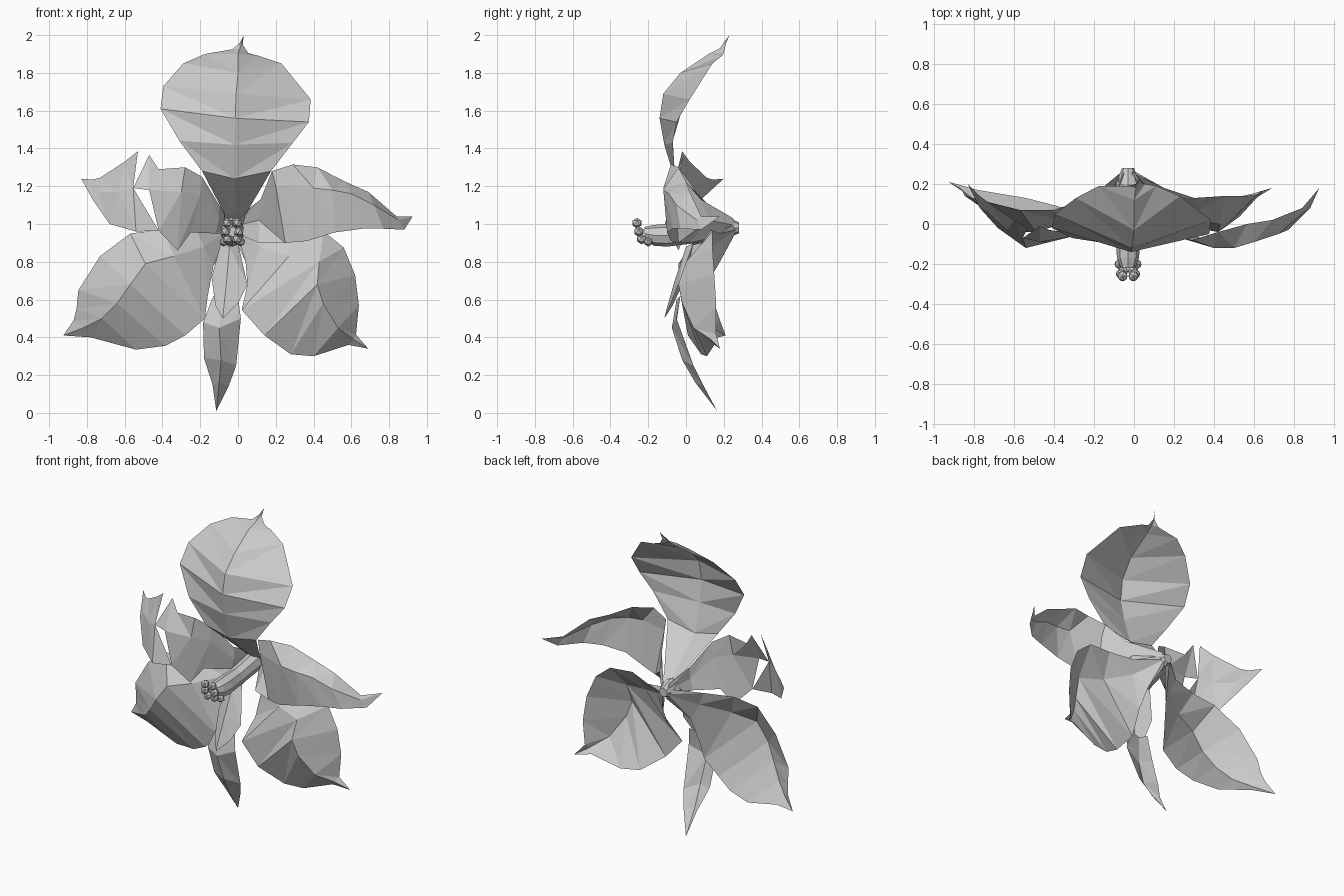
import bpy, bmesh, math
from mathutils import Vector

mat = bpy.data.materials.new("pale grey")
mat.diffuse_color = (0.6, 0.6, 0.6, 1)


def finish(name, bm):
    bmesh.ops.recalc_face_normals(bm, faces=bm.faces[:])
    me = bpy.data.meshes.new(name)
    bm.to_mesh(me)
    bm.free()
    me.materials.append(mat)
    ob = bpy.data.objects.new(name, me)
    bpy.context.collection.objects.link(ob)
    return ob


def sheet(name, rows):
    """Thin faceted petal: rows run edge, rib, edge; a last single point is the tip."""
    bm = bmesh.new()
    vs = [[bm.verts.new(p) for p in r] for r in rows]
    for a, b in zip(vs, vs[1:]):
        for i in range(len(a) - 1):
            if len(b) == 1:
                bm.faces.new((a[i], a[i + 1], b[0]))
            elif i == 0:      # diagonals fan out from the rib
                bm.faces.new((a[0], a[1], b[0]))
                bm.faces.new((a[1], b[1], b[0]))
            else:
                bm.faces.new((a[i], a[i + 1], b[i + 1]))
                bm.faces.new((a[i], b[i + 1], b[i]))
    return finish(name, bm)


# Broad upright petal
sheet("top_petal", [
    [(-.08, .24, .98), (-.03, .27, .96), (.02, .24, .98)],
    [(-.07, .17, 1.05), (-.02, .14, 1.06), (.04, .17, 1.05)],
    [(-.19, -.06, 1.28), (-.02, -.06, 1.24), (.175, -.06, 1.28)],
    [(-.31, -.07, 1.44), (-.02, -.115, 1.42), (.29, -.07, 1.43)],
    [(-.41, -.02, 1.61), (-.015, -.14, 1.56), (.375, -.05, 1.54)],
    [(-.395, .05, 1.73), (-.01, -.12, 1.69), (.385, .02, 1.66)],
    [(-.29, .13, 1.85), (0, -.03, 1.80), (.23, .14, 1.85)],
    [(-.175, .19, 1.90), (0, .12, 1.90), (.11, .19, 1.89)],
    [(-.03, .19, 1.925), (.01, .18, 1.93), (.055, .2, 1.905)],
    [(.01, .2, 1.96), (.017, .2, 1.955), (.025, .21, 1.95)],
    [(.03, .23, 2.0)]])

# Right side petal
sheet("right_petal", [
    [(-.01, .25, 1.03), (-.01, .27, .99), (-.01, .24, .95)],
    [(.12, .08, 1.13), (.11, .12, 1.02), (.11, .02, .90)],
    [(.18, -.05, 1.28), (.20, -.06, 1.2), (.25, -.04, .90)],
    [(.29, -.08, 1.315), (.40, -.12, 1.19), (.365, -.08, .91)],
    [(.42, -.04, 1.30), (.50, -.12, 1.18), (.51, -.10, .955)],
    [(.565, 0, 1.225), (.60, -.09, 1.16), (.66, -.07, .975)],
    [(.69, .02, 1.17), (.72, -.05, 1.1), (.77, -.03, .975)],
    [(.84, .08, 1.04), (.85, .06, 1.02), (.88, .08, .97)],
    [(.925, .18, 1.04)]])

# Left side petal, torn into an inner part, a flap and an outer part
sheet("left_petal_inner", [
    [(-.05, .25, 1.03), (-.05, .27, .99), (-.05, .24, .95)],
    [(-.10, .10, 1.10), (-.10, .10, 1.02), (-.12, .10, .95)],
    [(-.19, 0, 1.25), (-.20, 0, 1.15), (-.25, 0, .955)],
    [(-.28, -.05, 1.30), (-.30, -.06, 1.17), (-.32, -.04, .86)],
    [(-.42, -.03, 1.29), (-.47, -.09, 1.18), (-.42, -.09, .965)]])
sheet("left_petal_flap", [
    [(-.42, -.03, 1.29), (-.47, -.09, 1.18)],
    [(-.47, -.01, 1.365), (-.555, -.07, 1.19)]])
sheet("left_petal_outer", [
    [(-.53, -.02, 1.385), (-.555, -.07, 1.19), (-.42, -.09, .965)],
    [(-.60, .02, 1.33), (-.63, -.03, 1.17), (-.54, -.12, .96)],
    [(-.73, .11, 1.245), (-.74, .07, 1.17), (-.68, -.02, 1.0)],
    [(-.77, .14, 1.235), (-.77, .12, 1.2), (-.77, .08, 1.13)],
    [(-.83, .2, 1.24)]])

# Broad lower petals, ribs standing forward of the edges
sheet("lower_left_petal", [
    [(-.07, .25, 1.0), (-.05, .27, .97), (-.03, .25, .93)],
    [(-.22, .13, .97), (-.18, .12, .88), (-.13, .14, .78)],
    [(-.40, .07, .97), (-.34, .01, .83), (-.16, .09, .62)],
    [(-.57, .07, .95), (-.49, -.04, .79), (-.175, .06, .50)],
    [(-.73, .11, .83), (-.57, -.04, .68), (-.28, .06, .41)],
    [(-.845, .14, .65), (-.64, 0, .58), (-.385, .09, .355)],
    [(-.855, .16, .55), (-.72, .06, .50), (-.54, .13, .335)],
    [(-.87, .18, .49), (-.82, .14, .45), (-.78, .17, .40)],
    [(-.925, .21, .41)]])
sheet("lower_right_petal", [
    [(0, .25, 1.0), (-.01, .27, .97), (-.02, .25, .93)],
    [(.15, .18, .95), (.12, .13, .88), (.04, .18, .80)],
    [(.30, .13, .97), (.27, .04, .83), (.05, .11, .68)],
    [(.455, .14, .96), (.43, 0, .80), (.02, .01, .545)],
    [(.56, .14, .875), (.42, -.04, .68), (.14, .01, .41)],
    [(.62, .15, .73), (.45, -.02, .58), (.28, .08, .31)],
    [(.64, .16, .57), (.53, .04, .45), (.40, .11, .30)],
    [(.625, .16, .415), (.61, .13, .39), (.585, .15, .36)],
    [(.69, .18, .34)]])

# Narrow lip: folded upper part and hanging blade
sheet("lip_upper", [
    [(-.08, .22, .95), (-.04, .22, .93), (0, .22, .95)],
    [(-.09, .04, .90), (-.045, 0, .88), (0, .04, .90)],
    [(-.14, 0, .72), (-.06, -.06, .70), (.05, -.04, .68)],
    [(-.12, -.07, .57), (-.075, -.10, .56), (0, -.08, .58)],
    [(-.08, -.115, .50)]])
sheet("lip_blade", [
    [(-.13, -.03, .62), (-.08, -.05, .60), (0, -.03, .62)],
    [(-.185, -.05, .48), (-.10, -.075, .45), (.015, -.05, .50)],
    [(-.18, .01, .29), (-.09, -.02, .28), (-.01, .04, .25)],
    [(-.135, .08, .15), (-.10, .05, .16), (-.05, .095, .14)],
    [(-.115, .165, .01)]])

# Central column: eight-sided rings (y, z, radius) from the back forwards
bm = bmesh.new()
rings = []
for y, z, r in [(.28, .98, .03), (.2, .98, .06), (.02, .95, .055),
                (-.10, .94, .06), (-.17, .94, .055), (-.22, .95, .035)]:
    rings.append([bm.verts.new((-.03 + r * math.cos(a), y, z + r * math.sin(a)))
                  for a in [k * math.tau / 8 for k in range(8)]])
for a, b in zip(rings, rings[1:]):
    for k in range(8):
        bm.faces.new((a[k], a[(k + 1) % 8], b[(k + 1) % 8], b[k]))
bm.faces.new(rings[0])
bm.faces.new(rings[-1])
finish("column", bm)

# Knobs at the tip, mirrored about the column
bm = bmesh.new()
for side in (-1, 1):
    for dx, y, z, r in [(.027, -.26, 1.005, .028), (.035, -.25, .96, .028),
                        (.025, -.235, .92, .028), (.045, -.2, .905, .025)]:
        out = bmesh.ops.create_icosphere(bm, subdivisions=1, radius=r)
        bmesh.ops.translate(bm, verts=out["verts"],
                            vec=Vector((-.03 + side * dx, y, z)))
finish("stamen_knobs", bm)
